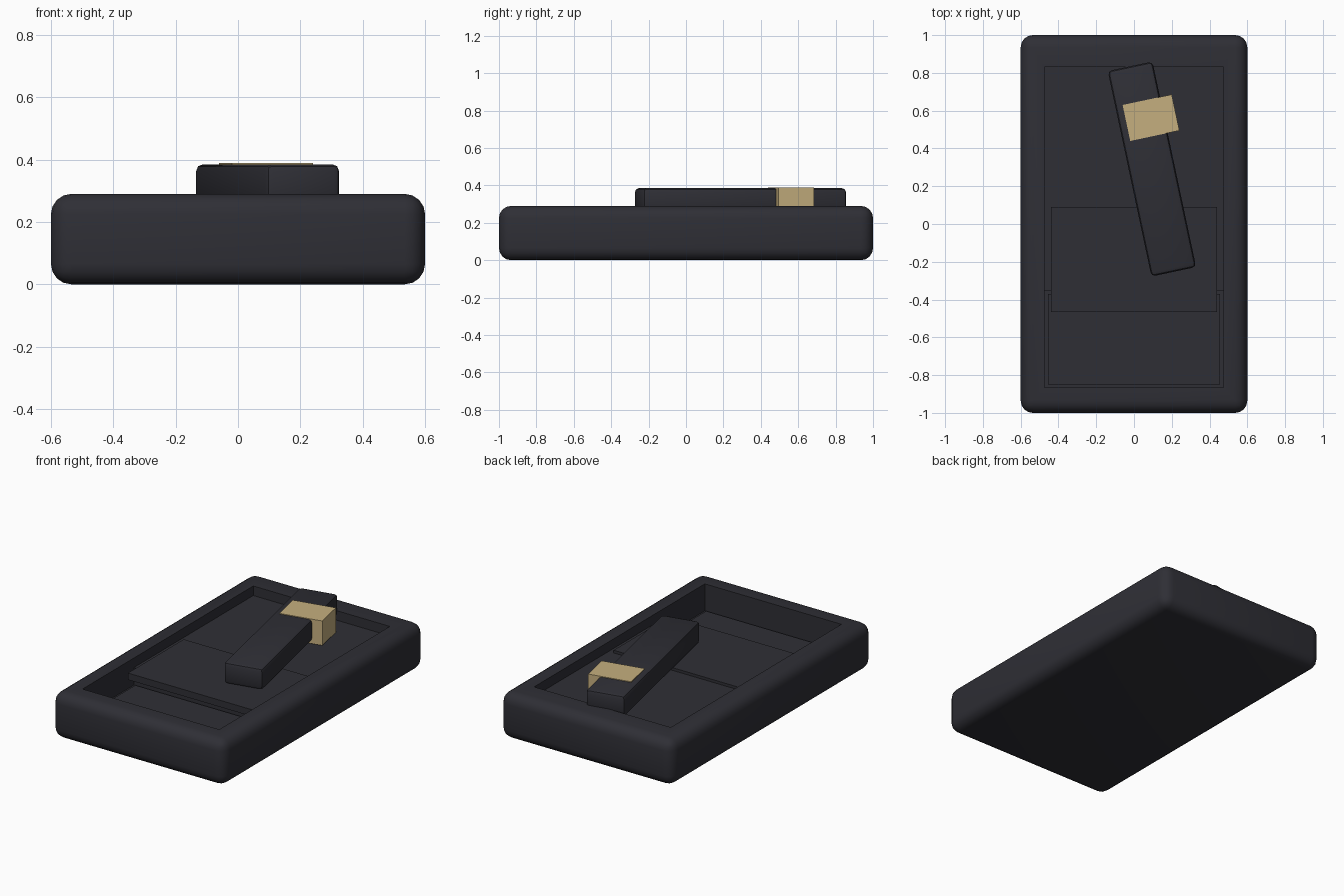
import bpy
import bmesh
from math import radians
from mathutils import Matrix

if "Cube" in bpy.data.objects:
    bpy.data.objects.remove(bpy.data.objects["Cube"], do_unlink=True)


def material(name, rgb):
    m = bpy.data.materials.new(name)
    m.use_nodes = True
    m.diffuse_color = (*rgb, 1)
    m.node_tree.nodes["Principled BSDF"].inputs["Base Color"].default_value = (*rgb, 1)
    return m


stone = material("dark slate", (0.028, 0.028, 0.036))
gold = material("pale gold", (0.56, 0.43, 0.21))


def block(name, low, high, mat, turn=0, bevel=0, segments=3):
    """Box between two corners, turned about its own centre."""
    size = [b - a for a, b in zip(low, high)]
    mesh = bpy.data.meshes.new(name)
    bm = bmesh.new()
    bmesh.ops.create_cube(bm, size=1, matrix=Matrix.Diagonal((*size, 1)))
    if bevel:
        bmesh.ops.bevel(bm, geom=bm.edges[:], offset=bevel, segments=segments,
                        profile=0.5, affect='EDGES', clamp_overlap=True)
    bm.to_mesh(mesh)
    bm.free()
    mesh.materials.append(mat)
    ob = bpy.data.objects.new(name, mesh)
    ob.location = [(a + b) / 2 for a, b in zip(low, high)]
    ob.rotation_euler.z = radians(turn)
    bpy.context.collection.objects.link(ob)
    return ob


def smooth(ob):
    bpy.ops.object.select_all(action='DESELECT')
    ob.select_set(True)
    bpy.context.view_layer.objects.active = ob
    bpy.ops.object.shade_smooth_by_angle(angle=radians(40))


# Rounded stone body with a shallow bed and a deeper well at the front
body = block("stone_body", (-0.6, -1, 0), (0.6, 1, 0.29), stone, bevel=0.065, segments=4)
bed = block("bed_cutter", (-0.475, -0.865, 0.23), (0.475, 0.83, 0.5), stone)
well = block("well_cutter", (-0.475, -0.865, 0.12), (0.475, -0.355, 0.45), stone)
for cutter in (bed, well):
    cutter.hide_render = True
    mod = body.modifiers.new(cutter.name, 'BOOLEAN')
    mod.operation = 'DIFFERENCE'
    mod.solver = 'EXACT'
    mod.object = cutter
    bpy.context.view_layer.objects.active = body
    bpy.ops.object.modifier_apply(modifier=mod.name)
    bpy.data.objects.remove(cutter, do_unlink=True)
smooth(body)

# Well floor and the grinding slab that overhangs it
block("well_floor", (-0.455, -0.85, 0.115), (0.455, -0.37, 0.13), stone)
block("grinding_slab", (-0.44, -0.465, 0.205), (0.44, 0.09, 0.247), stone)

# Ink stick lying askew, with a band offset to its left side
stick = block("ink_stick", (-0.026, -0.265, 0.25), (0.216, 0.847, 0.385), stone,
              turn=12, bevel=0.022, segments=2)
smooth(stick)
block("stick_band", (-0.043, 0.465, 0.235), (0.223, 0.66, 0.389), gold, turn=12)
